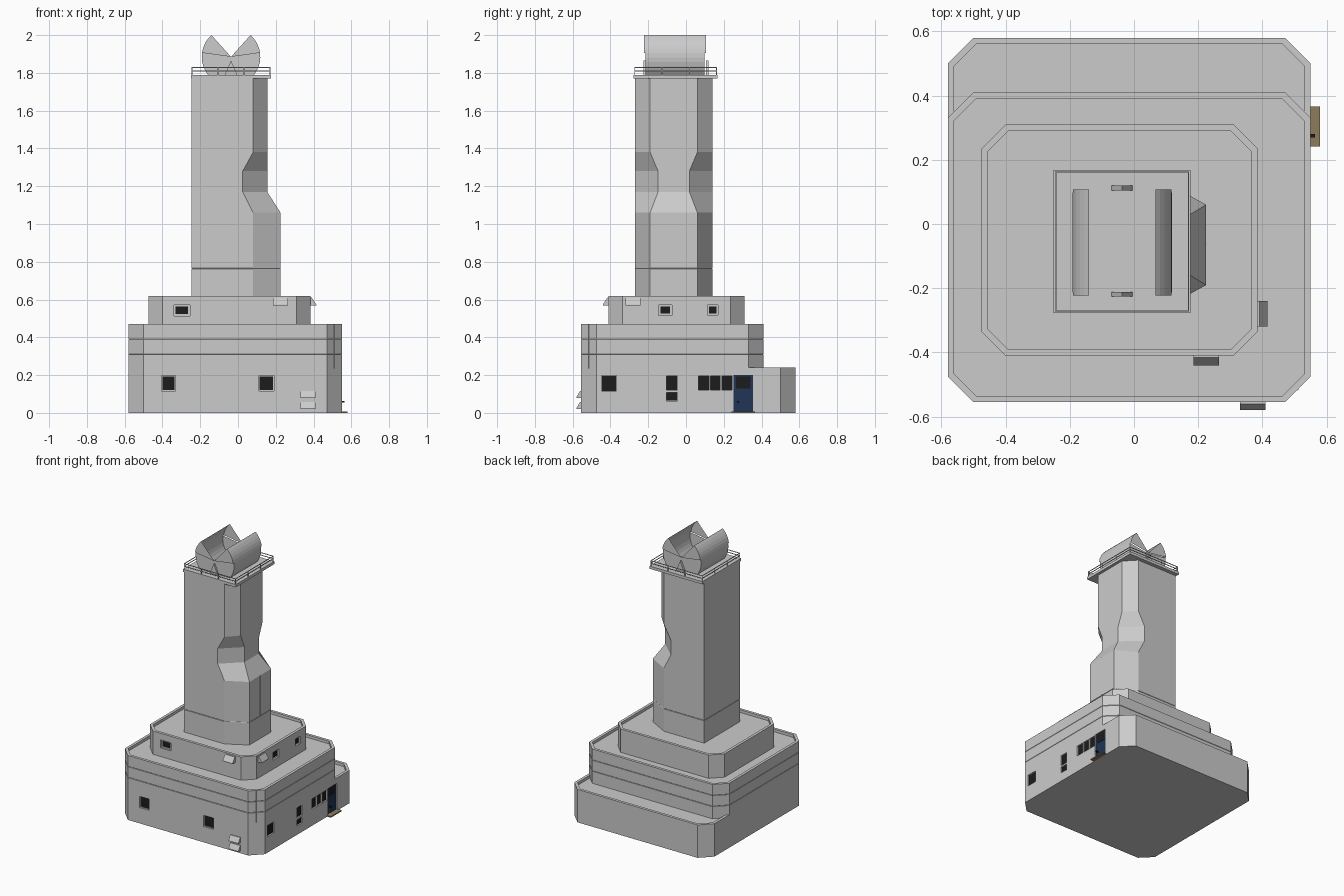
import bpy, bmesh, math

if "Cube" in bpy.data.objects:
    bpy.data.objects.remove(bpy.data.objects["Cube"])


def mat(name, col):
    m = bpy.data.materials.new(name)
    m.diffuse_color = (*col, 1)
    m.use_nodes = True
    m.node_tree.nodes["Principled BSDF"].inputs["Base Color"].default_value = m.diffuse_color
    return m


BLACK = mat("dark_glass", (0.012, 0.012, 0.012))
BLUE = mat("door_blue", (0.015, 0.035, 0.09))
TAN = mat("step_tan", (0.27, 0.2, 0.11))


def mesh_obj(name, verts, faces, material=None, recalc=True):
    me = bpy.data.meshes.new(name)
    me.from_pydata(verts, [], faces)
    if recalc:
        bm = bmesh.new()
        bm.from_mesh(me)
        bmesh.ops.recalc_face_normals(bm, faces=bm.faces)
        bm.to_mesh(me)
        bm.free()
    ob = bpy.data.objects.new(name, me)
    bpy.context.collection.objects.link(ob)
    if material:
        me.materials.append(material)
    return ob


def loft(name, rings, material=None):
    """Skin a list of (outline, z) rings and cap both ends."""
    n = len(rings[0][0])
    verts = [(x, y, z) for pts, z in rings for x, y in pts]
    faces = [(r * n + i, r * n + (i + 1) % n, (r + 1) * n + (i + 1) % n, (r + 1) * n + i)
             for r in range(len(rings) - 1) for i in range(n)]
    faces += [tuple(range(n))[::-1], tuple(range(len(verts) - n, len(verts)))]
    return mesh_obj(name, verts, faces, material)


def box(name, x0, x1, y0, y1, z0, z1, material=None):
    return loft(name, [([(x0, y0), (x1, y0), (x1, y1), (x0, y1)], z) for z in (z0, z1)], material)


def octagon(x0, x1, y0, y1, c, i=0.0):
    x0, x1, y0, y1, c = x0 + i, x1 - i, y0 + i, y1 - i, c - 0.586 * i
    return [(x0 + c, y0), (x1 - c, y0), (x1, y0 + c), (x1, y1 - c),
            (x1 - c, y1), (x0 + c, y1), (x0, y1 - c), (x0, y0 + c)]


def tier(name, dims, z0, z1, seams=()):
    """Chamfered block with shallow seams and a sunken roof behind a parapet."""
    o = lambda i=0: octagon(*dims, i)
    rings = [(o(), z0)]
    for s in seams:
        rings += [(o(), s - 0.002), (o(0.002), s), (o(), s + 0.002)]
    rings += [(o(), z1), (o(0.02), z1), (o(0.02), z1 - 0.02)]
    return loft(name, rings)


# Stepped base
main = tier("main_block", (-0.58, 0.55, -0.555, 0.41, 0.08), 0, 0.47, (0.31, 0.39))
upper = tier("upper_tier", (-0.475, 0.385, -0.41, 0.31, 0.075), 0.44, 0.62)


def rear(i):
    x, X, Y, c = -0.58 + i, 0.55 - i, 0.58 - i, 0.08 - 0.586 * i
    return [(x, 0.33 + i), (X, 0.33 + i), (X, Y - c), (X - c, Y), (x + c, Y), (x, Y - c)]


loft("rear_block", [(rear(0), 0), (rear(0), 0.24), (rear(0.02), 0.24), (rear(0.02), 0.22)])


# Tower with its notched, chamfered right side (mirrored about y = -0.065)
def tower_ring(xc, xr, h, i=0.0):
    m, w = -0.065, 0.205 - i
    return [(-0.245 + i, m - w), (xc, m - w), (xr - i, m - h), (xr - i, m + h),
            (xc, m + w), (-0.245 + i, m + w)]


low, mid, top = (0.08, 0.225, 0.125), (0.025, 0.155, 0.083), (0.08, 0.155, 0.125)
loft("tower", [(tower_ring(*low), 0.58), (tower_ring(*low), 0.763), (tower_ring(*low, 0.002), 0.765),
               (tower_ring(*low), 0.767), (tower_ring(*low), 1.06), (tower_ring(*mid), 1.17),
               (tower_ring(*mid), 1.28), (tower_ring(*top), 1.38), (tower_ring(*top), 1.775)])
box("tower_seam_low", 0.22, 0.226, -0.066, -0.064, 0.77, 1.06)
box("tower_seam_high", 0.15, 0.156, -0.066, -0.064, 1.31, 1.77)

# Deck and railing
X0, X1, Y0, Y1 = -0.25, 0.176, -0.277, 0.168
box("deck", X0, X1, Y0, Y1, 1.77, 1.79)
t = 0.004
for z in (1.808, 1.826):
    for y in (Y0 + t, Y1 - 2 * t):
        box("rail_x", X0 + t, X1 - t, y, y + t, z, z + t)
    for x in (X0 + t, X1 - 2 * t):
        box("rail_y", x, x + t, Y0 + t, Y1 - t, z, z + t)
for k in range(4):
    px = X0 + t + k * (X1 - X0 - 3 * t) / 3
    py = Y0 + t + k * (Y1 - Y0 - 3 * t) / 3
    for y in (Y0 + t, Y1 - 2 * t):
        box("rail_post", px, px + t, y, y + t, 1.79, 1.83)
    if k in (1, 2):
        for x in (X0 + t, X1 - 2 * t):
            box("rail_post", x, x + t, py, py + t, 1.79, 1.83)

# Twin horn antenna: curved sheets with fan-shaped ends
CX, CZ, R = -0.037, 1.885, 0.155


def horn(name, side, a0, a1, y0, y1, foot):
    n = 5
    arc = [(CX + side * R * math.cos(a), CZ + R * math.sin(a))
           for a in (math.radians(a0 + (a1 - a0) * k / n) for k in range(n + 1))]
    end = [(CX, CZ)] + arc + ([(CX, arc[-1][1])] if foot else [])
    m = len(end)
    verts = [(x, y, z) for y in (y0, y1) for x, z in end]
    faces = [(k, k + 1, m + k + 1, m + k) for k in range(1, n + 1)]
    faces += [tuple(range(m)), tuple(range(m, 2 * m))[::-1]]
    mesh_obj(name, verts, faces)


for side in (-1, 1):
    horn("horn_upper", side, 48, 8, -0.223, 0.107, False)
    horn("horn_lower", side, 8, -38, -0.214, 0.098, True)
for y in (-0.226, 0.105):
    tri = [(CX - 0.033, 1.79), (CX + 0.033, 1.79), (CX, 1.865)]
    mesh_obj("horn_bracket", [(x, yy, z) for yy in (y, y + 0.015) for x, z in tri],
             [(0, 1, 2), (5, 4, 3), (0, 3, 4, 1), (1, 4, 5, 2), (2, 5, 3, 0)])

# Recessed windows: (wall, plane, from, to, z0, z1, border)
openings = [
    ("front", -0.555, -0.405, -0.33, 0.115, 0.197, 0.005),
    ("front", -0.555, 0.11, 0.19, 0.115, 0.197, 0.005),
    ("front", -0.41, -0.34, -0.255, 0.513, 0.572, 0.01),
    ("right", 0.55, -0.447, -0.368, 0.115, 0.197, 0.002),
    ("right", 0.55, -0.104, -0.046, 0.12, 0.196, 0.001),
    ("right", 0.55, -0.104, -0.046, 0.064, 0.108, 0.001),
    ("right", 0.55, 0.066, 0.122, 0.12, 0.196, 0.001),
    ("right", 0.55, 0.13, 0.182, 0.12, 0.196, 0.001),
    ("right", 0.55, 0.19, 0.244, 0.12, 0.196, 0.001),
    ("right", 0.385, -0.145, -0.075, 0.515, 0.572, 0.01),
    ("right", 0.385, 0.115, 0.17, 0.518, 0.57, 0.008),
]
D = 0.012


def cut(body, cutter):
    mod = body.modifiers.new("cut", 'BOOLEAN')
    mod.object, mod.operation, mod.solver = cutter, 'DIFFERENCE', 'EXACT'
    bpy.context.view_layer.objects.active = body
    bpy.ops.object.modifier_apply(modifier=mod.name)
    bpy.data.objects.remove(cutter)


def wall_box(name, wall, p, out0, out1, a, b, z0, z1, material=None):
    """Box on a wall; out0..out1 is the distance outward from plane p."""
    if wall == "front":
        return box(name, a, b, p - out1, p - out0, z0, z1, material)
    return box(name, p + out0, p + out1, a, b, z0, z1, material)


for wall, p, a, b, z0, z1, e in openings:
    cutter = wall_box("window_cutter", wall, p, -D, 0.02, a, b, z0, z1)
    cutter.hide_render = True
    cut(main if z1 < 0.4 else upper, cutter)
    wall_box("window_pane", wall, p, -D - 0.004, -D + 0.002, a + e, b - e, z0 + e, z1 - e, BLACK)

# Door with glass, handle and step
cutter = box("door_cutter", 0.55 - D, 0.6, 0.252, 0.356, 0.008, 0.2)
cutter.hide_render = True
cut(main, cutter)
rear_ob = bpy.data.objects["rear_block"]
cutter = box("door_cutter", 0.55 - D, 0.6, 0.252, 0.356, 0.008, 0.2)
cutter.hide_render = True
cut(rear_ob, cutter)
box("door", 0.53, 0.543, 0.252, 0.356, 0.008, 0.2, BLUE)
box("door_glass", 0.54, 0.545, 0.265, 0.342, 0.13, 0.193, BLACK)
box("door_handle", 0.54, 0.563, 0.27, 0.28, 0.056, 0.064, BLACK)
box("door_step", 0.545, 0.58, 0.242, 0.366, 0, 0.008, TAN)


# Sloped vent hoods
def hood(wall, p, a, b, z0, z1, d):
    prof = [(-0.005, z0), (d, z0), (d, z0 + 0.006), (0.006, z1), (-0.005, z1)]
    pts = [((s, p - o, z) if wall == "front" else (p + o, s, z)) for s in (a, b) for o, z in prof]
    mesh_obj("vent_hood", pts, [tuple(range(5)), tuple(range(5, 10))[::-1]] +
             [(k, (k + 1) % 5, 5 + (k + 1) % 5, 5 + k) for k in range(5)])


hood("front", -0.41, 0.185, 0.265, 0.568, 0.61, 0.03)
hood("right", 0.385, -0.32, -0.24, 0.568, 0.61, 0.03)
for z in (0.02, 0.078):
    hood("front", -0.555, 0.33, 0.41, z, z + 0.038, 0.025)

# Cable on the front right chamfer
cable = box("corner_cable", -0.002, 0.002, -0.002, 0.002, 0.235, 0.47)
cable.location = (0.51, -0.515, 0)
cable.rotation_euler.z = math.radians(45)
